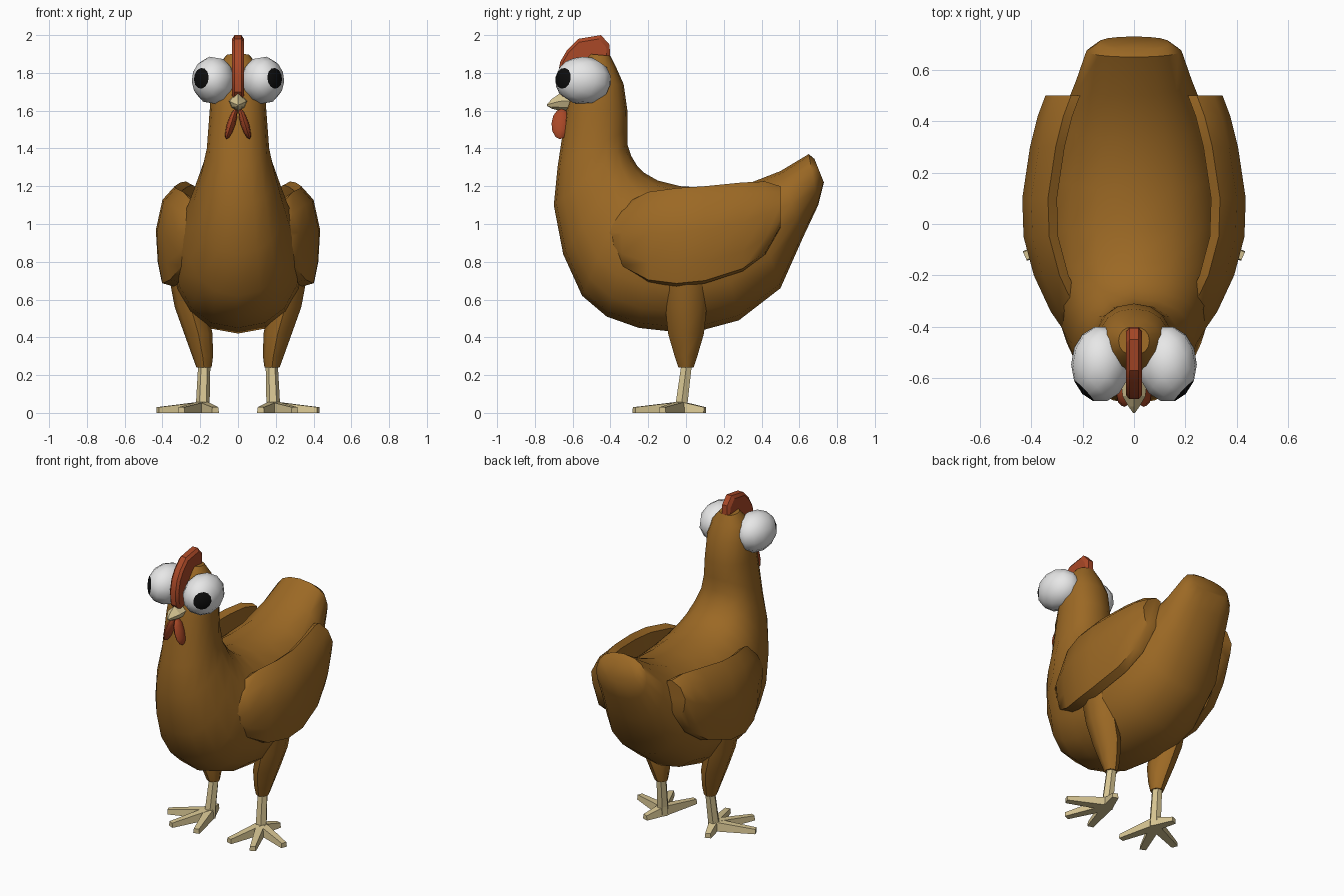
import bpy, bmesh, math
from mathutils import Vector, Matrix

if "Cube" in bpy.data.objects:
    bpy.data.objects.remove(bpy.data.objects["Cube"])


def material(name, rgb):
    m = bpy.data.materials.new(name)
    m.diffuse_color = (*rgb, 1)
    m.use_nodes = True
    m.node_tree.nodes["Principled BSDF"].inputs["Base Color"].default_value = m.diffuse_color
    return m


BROWN = material("brown_feathers", (0.33, 0.14, 0.018))
WHITE = material("eye_white", (0.80, 0.80, 0.80))
BLACK = material("pupil_black", (0.004, 0.004, 0.004))
RED = material("comb_red", (0.40, 0.065, 0.02))
TAN = material("beak_tan", (0.68, 0.56, 0.29))


def finish(bm, name, mats, angle=None):
    """Turn a bmesh into an object; smooth shade when an angle is given."""
    bmesh.ops.recalc_face_normals(bm, faces=bm.faces)
    mesh = bpy.data.meshes.new(name)
    bm.to_mesh(mesh)
    bm.free()
    for m in mats:
        mesh.materials.append(m)
    ob = bpy.data.objects.new(name, mesh)
    bpy.context.collection.objects.link(ob)
    if angle:
        bpy.ops.object.select_all(action='DESELECT')
        ob.select_set(True)
        bpy.context.view_layer.objects.active = ob
        bpy.ops.object.shade_smooth_by_angle(angle=math.radians(angle))
    return ob


def loft(name, rings, mat, angle=None):
    """Skin a list of equal-length point rings and cap both ends."""
    bm = bmesh.new()
    rows = [[bm.verts.new(p) for p in ring] for ring in rings]
    n = len(rows[0])
    for a, b in zip(rows, rows[1:]):
        for i in range(n):
            j = (i + 1) % n
            bm.faces.new((a[i], a[j], b[j], b[i]))
    bm.faces.new(rows[0])
    bm.faces.new(rows[-1])
    return finish(bm, name, [mat], angle)


def spow(v, p):
    return math.copysign(abs(v) ** p, v)


# Body: cross-sections from tail to head (bottom y, z, top y, z, half width)
BODY = [
    (0.73, 1.22, 0.68, 1.345, 0.14),
    (0.70, 1.10, 0.65, 1.37, 0.185),
    (0.62, 0.93, 0.50, 1.28, 0.225),
    (0.50, 0.66, 0.32, 1.21, 0.285),
    (0.28, 0.49, 0.13, 1.19, 0.335),
    (0.02, 0.42, -0.03, 1.20, 0.35),
    (-0.25, 0.45, -0.15, 1.23, 0.335),
    (-0.42, 0.51, -0.22, 1.27, 0.31),
    (-0.55, 0.62, -0.26, 1.31, 0.28),
    (-0.65, 0.84, -0.29, 1.36, 0.24),
    (-0.70, 1.10, -0.31, 1.42, 0.195),
    (-0.68, 1.30, -0.31, 1.50, 0.165),
    (-0.635, 1.60, -0.31, 1.60, 0.15),
    (-0.60, 1.74, -0.33, 1.74, 0.14),
    (-0.56, 1.84, -0.37, 1.83, 0.11),
    (-0.51, 1.90, -0.40, 1.89, 0.06),
]
rings = []
for by, bz, ty, tz, w in BODY:
    mid = Vector((0, (by + ty) / 2, (bz + tz) / 2))
    half = Vector((0, (ty - by) / 2, (tz - bz) / 2))
    rings.append([mid + half * spow(math.sin(a), 0.9)
                  + Vector((w * spow(math.cos(a), 0.9), 0, 0))
                  for a in (math.tau * i / 16 for i in range(16))])
loft("body", rings, BROWN, 45)

# Wing sections from front to back (y, bottom z, top z, outer x)
WING = [
    (-0.42, 0.90, 1.00, 0.27), (-0.34, 0.77, 1.10, 0.325),
    (-0.20, 0.69, 1.17, 0.39), (-0.05, 0.67, 1.19, 0.43),
    (0.10, 0.685, 1.20, 0.435), (0.30, 0.75, 1.22, 0.405),
    (0.42, 0.84, 1.225, 0.375), (0.50, 0.98, 1.20, 0.345),
]
# Wing cross-section (inset from outer x, fraction of height)
WING_SECTION = [(0.09, 0.0), (0.03, 0.03), (0.01, 0.22), (0, 0.55),
                (0.035, 0.86), (0.10, 1.0), (0.135, 0.95), (0.12, 0.45)]

# Thigh sections (z, centre x, radius x, radius y)
THIGH = [(0.24, 0.18, 0.04, 0.04), (0.30, 0.187, 0.055, 0.06),
         (0.42, 0.21, 0.075, 0.095), (0.56, 0.25, 0.085, 0.11),
         (0.72, 0.275, 0.09, 0.12)]
TOES = {"inner_toe": (0.12, -0.265), "middle_toe": (0.30, -0.275),
        "outer_toe": (0.425, -0.125), "back_toe": (0.23, 0.10)}


def ellipsoid(name, centre, radii, axis, mats, segs, rows, cap=False):
    """Sphere with its pole along axis, scaled; cap recolours the pole faces."""
    bm = bmesh.new()
    bmesh.ops.create_uvsphere(bm, u_segments=segs, v_segments=rows, radius=1)
    if cap:
        for f in bm.faces:
            f.material_index = int(len(f.verts) == 3 and f.calc_center_median().z > 0)
    rot = Vector((0, 0, 1)).rotation_difference(Vector(axis)).to_matrix().to_4x4()
    scale = Matrix.Diagonal((*radii, 1))
    # eyes are turned before scaling, hanging parts after
    m = scale @ rot if cap else rot @ scale
    bmesh.ops.transform(bm, matrix=Matrix.Translation(centre) @ m, verts=bm.verts)
    return finish(bm, name, mats, 40)


for s, side in ((1, "right"), (-1, "left")):
    loft(side + "_wing",
         [[(s * (x - dx), y, zb + (zt - zb) * t) for dx, t in WING_SECTION]
          for y, zb, zt, x in WING], BROWN, 45)

    loft(side + "_thigh",
         [[(s * (cx + rx * math.cos(a)), ry * math.sin(a), z)
           for a in (math.tau * i / 8 for i in range(8))]
          for z, cx, rx, ry in THIGH], BROWN, 45)

    # Shank: six-sided, leaning slightly forward at the bottom
    loft(side + "_shank",
         [[(s * (cx + r * math.cos(a)), cy + r * math.sin(a), z)
           for a in (math.tau * i / 6 for i in range(6))]
          for z, cx, cy, r in ((0.0, 0.187, -0.025, 0.038),
                               (0.06, 0.186, -0.022, 0.036),
                               (0.27, 0.178, 0.005, 0.032))], TAN)

    # Toes: tapered boxes spreading from the ankle
    root = Vector((0.187, -0.025, 0))
    for name, tip in TOES.items():
        end = Vector((*tip, 0))
        d = (end - root).normalized()
        across = Vector((-d.y, d.x, 0))
        sect = []
        for p, w, h in ((root, 0.032, 0.06), (end, 0.02, 0.03)):
            ring = [p - across * w, p + across * w,
                    p + across * w * 0.8 + Vector((0, 0, h)),
                    p - across * w * 0.8 + Vector((0, 0, h))]
            sect.append([(s * v.x, v.y, v.z) for v in ring])
        loft(side + "_" + name, sect, TAN)

    ellipsoid(side + "_eye", (s * 0.13, -0.545, 1.76), (0.115, 0.15, 0.128),
              (s * 0.62, -0.78, 0.10), [WHITE, BLACK], 12, 7, cap=True)
    ellipsoid(side + "_wattle", (s * 0.036, -0.662, 1.53), (0.022, 0.05, 0.085),
              (-s * 0.30, 0.06, 0.95), [RED], 8, 6)

# Comb: side profile widened, thinner at the rim
COMB = [(-0.64, 1.66), (-0.675, 1.70), (-0.682, 1.78), (-0.665, 1.86),
        (-0.63, 1.92), (-0.57, 1.98), (-0.45, 2.0), (-0.405, 1.95),
        (-0.40, 1.86), (-0.52, 1.80), (-0.57, 1.68)]
cy, cz = -0.55, 1.83
rings = []
for x, k in ((-0.032, 0.88), (-0.018, 1), (0.018, 1), (0.032, 0.88)):
    rings.append([(x, cy + (y - cy) * k, cz + (z - cz) * k) for y, z in COMB])
loft("comb", rings, RED, 30)

# Beak: faceted cone bending down to a point
BEAK = [(-0.59, 0.05, 1.595, 1.70), (-0.67, 0.045, 1.60, 1.69),
        (-0.71, 0.022, 1.61, 1.662), (-0.735, 0.004, 1.625, 1.635)]
loft("beak",
     [[(0, y, zb), (w * 0.7, y, zb + 0.2 * (zt - zb)), (w, y, zb + 0.55 * (zt - zb)),
       (0, y, zt), (-w, y, zb + 0.55 * (zt - zb)), (-w * 0.7, y, zb + 0.2 * (zt - zb))]
      for y, w, zb, zt in BEAK], TAN)
